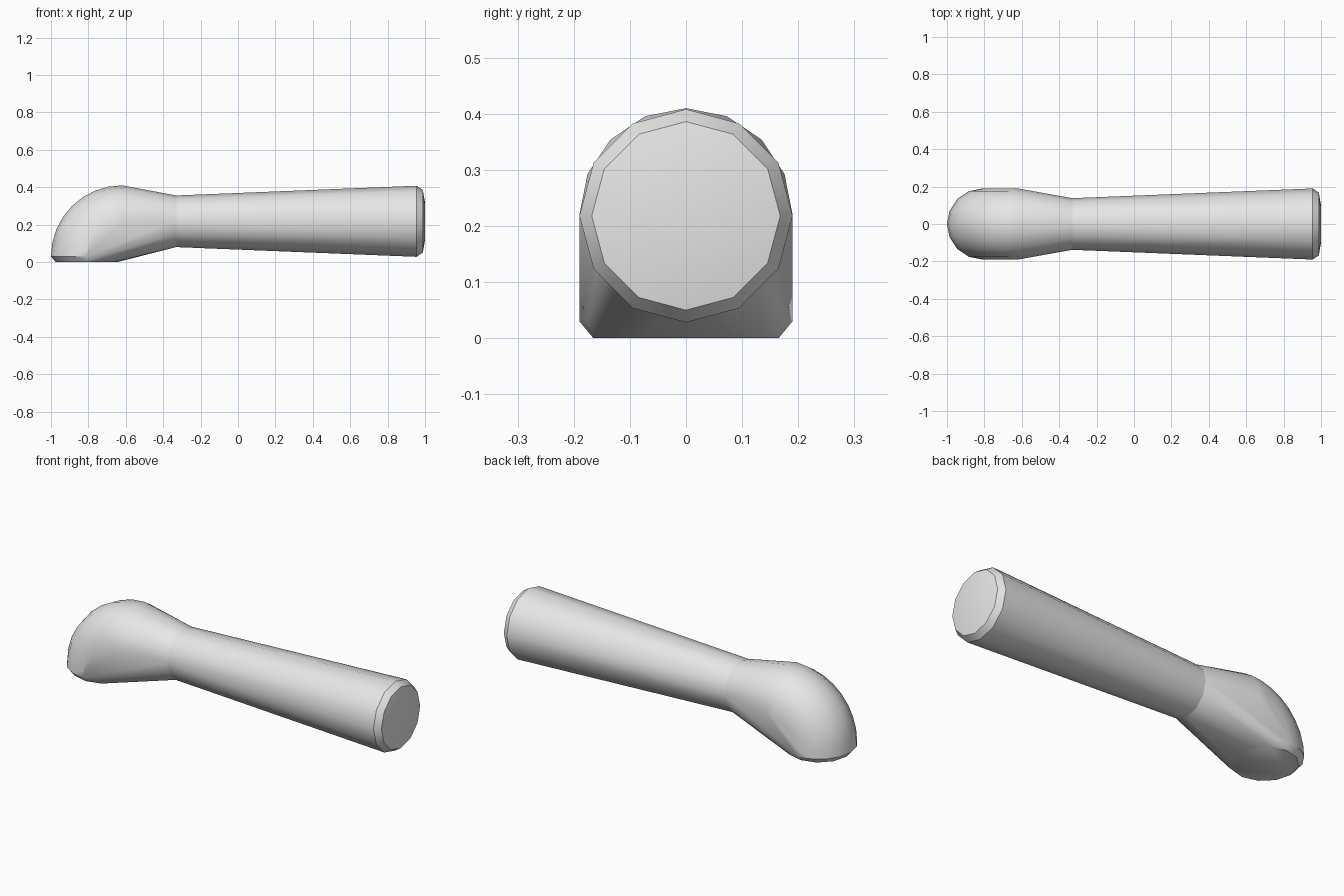
import bpy
import bmesh
from math import cos, sin, pi, radians
from mathutils import Vector

cube = bpy.data.objects.get("Cube")
if cube:
    bpy.data.objects.remove(cube, do_unlink=True)

grey = bpy.data.materials.new("light grey")
grey.use_nodes = True
grey.diffuse_color = (0.8, 0.8, 0.8, 1)
grey.node_tree.nodes["Principled BSDF"].inputs["Base Color"].default_value = (0.8, 0.8, 0.8, 1)

AXIS_Z = 0.218       # height of the handle axis
NECK_X = -0.33       # where head meets handle
NECK_R = 0.138


def ring(center, radius, tilt, sides, phase=0.0):
    """Circle of points; tilt 0 lies flat, tilt 90 degrees faces along x."""
    u = Vector((-cos(tilt), 0, sin(tilt)))
    v = Vector((0, 1, 0))
    angles = [phase + 2 * pi * i / sides for i in range(sides)]
    return [Vector(center) + radius * (cos(a) * u + sin(a) * v) for a in angles]


def hull_part(name, points, smooth_angle):
    """Wrap the points in a convex skin."""
    bm = bmesh.new()
    for p in points:
        bm.verts.new(p)
    bmesh.ops.remove_doubles(bm, verts=bm.verts, dist=0.0005)
    bmesh.ops.convex_hull(bm, input=bm.verts, use_existing_faces=False)
    bmesh.ops.delete(bm, geom=[v for v in bm.verts if not v.link_faces], context='VERTS')
    bmesh.ops.dissolve_limit(bm, angle_limit=radians(0.5), verts=bm.verts, edges=bm.edges)
    bmesh.ops.recalc_face_normals(bm, faces=bm.faces)
    mesh = bpy.data.meshes.new(name)
    bm.to_mesh(mesh)
    bm.free()
    mesh.materials.append(grey)
    obj = bpy.data.objects.new(name, mesh)
    bpy.context.collection.objects.link(obj)
    bpy.ops.object.select_all(action='DESELECT')
    obj.select_set(True)
    bpy.context.view_layer.objects.active = obj
    bpy.ops.object.shade_smooth_by_angle(angle=radians(smooth_angle))
    return obj


# Head: a rounded elbow turning from the flat foot to the neck
TUBE_R = 0.19
STEPS = 8
PIVOT = Vector((-0.62, 0, 0.03))
head = ring((-0.81, 0, 0), 0.165, 0, 12)
for i in range(STEPS + 1):
    t = i / STEPS * pi / 2
    center = PIVOT + TUBE_R * Vector((-cos(t), 0, sin(t)))
    head += ring(center, TUBE_R, t, 16)
head += ring((NECK_X, 0, AXIS_Z), NECK_R, pi / 2, 12)
hull_part("head", head, 35)

# Handle: a tapered bar with a chamfered, slightly domed end
handle = []
for x, radius in ((NECK_X, NECK_R), (0.955, 0.19), (0.988, 0.168), (1.0, 0.1)):
    handle += ring((x, 0, AXIS_Z), radius, pi / 2, 12)
hull_part("handle", handle, 35)
